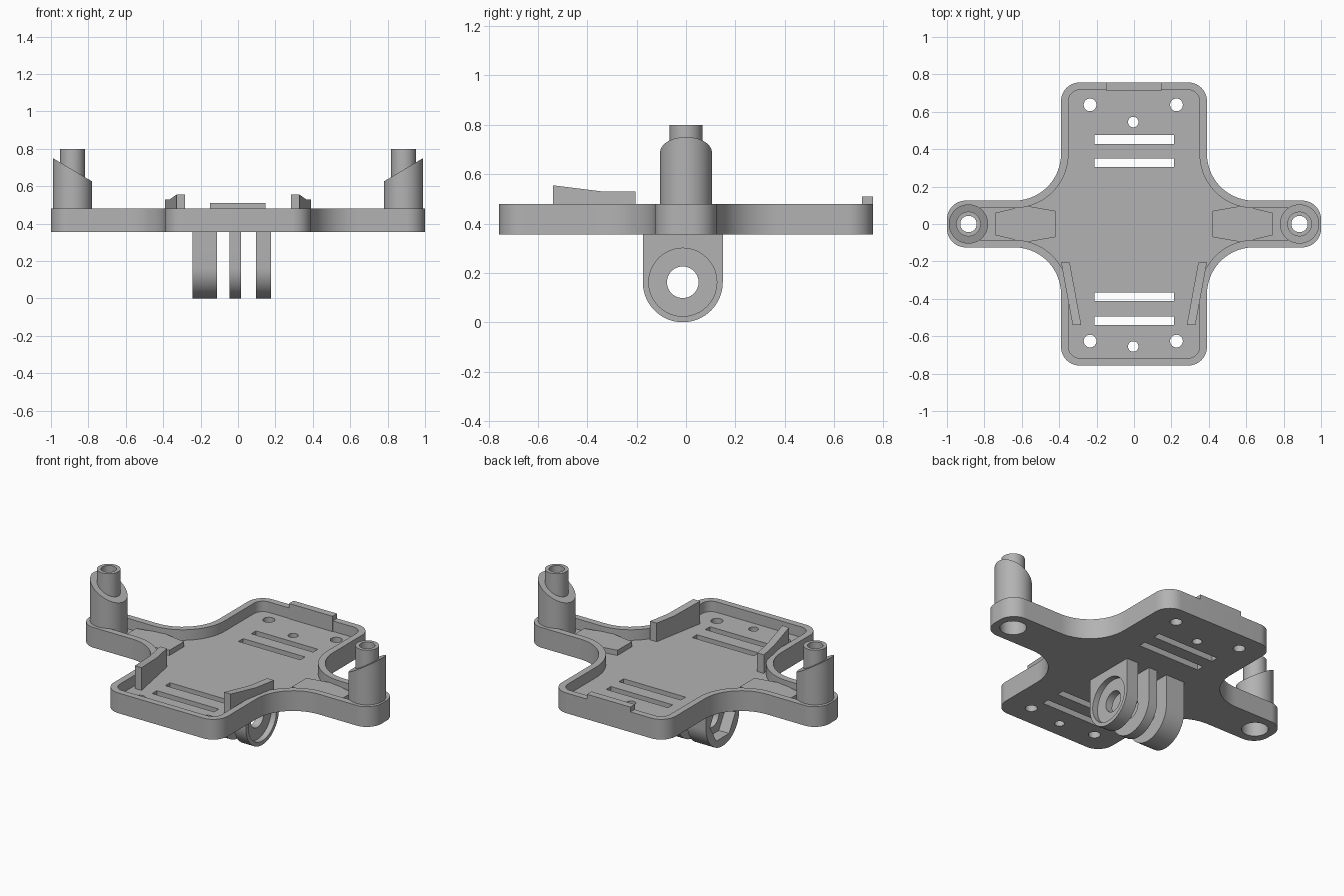
import bpy, bmesh, math
from mathutils import Vector

if "Cube" in bpy.data.objects:
    bpy.data.objects.remove(bpy.data.objects["Cube"])

grey = bpy.data.materials.new("mid grey plastic")
grey.use_nodes = True
COLOUR = (0.45, 0.45, 0.45, 1)
grey.diffuse_color = COLOUR
grey.node_tree.nodes["Principled BSDF"].inputs["Base Color"].default_value = COLOUR

BOTTOM, FLOOR, RIM = 0.355, 0.415, 0.48
POST_X = 0.885


def upright(u, v, w):
    return (u, v, w)


def sideways(u, v, w):
    return (w, u, v)


def prism(name, pts, lo, hi, place=upright):
    """Extrude a closed outline from lo to hi, mapped into space by place."""
    bm = bmesh.new()
    a = [bm.verts.new(place(u, v, lo)) for u, v in pts]
    b = [bm.verts.new(place(u, v, hi)) for u, v in pts]
    bm.faces.new(a)
    bm.faces.new(b)
    for i in range(len(a)):
        j = (i + 1) % len(a)
        bm.faces.new((a[i], a[j], b[j], b[i]))
    bmesh.ops.recalc_face_normals(bm, faces=bm.faces)
    mesh = bpy.data.meshes.new(name)
    bm.to_mesh(mesh)
    bm.free()
    mesh.materials.append(grey)
    ob = bpy.data.objects.new(name, mesh)
    bpy.context.collection.objects.link(ob)
    return ob


def circle(x, y, r, n=48):
    return [(x + r * math.cos(2 * math.pi * i / n), y + r * math.sin(2 * math.pi * i / n))
            for i in range(n)]


def rect(x0, x1, y0, y1):
    return [(x0, y0), (x1, y0), (x1, y1), (x0, y1)]


def rounded(corners, n=14):
    """Fillet the right-angled corners (x, y, radius) of an outline."""
    out = []
    for i, (x, y, r) in enumerate(corners):
        p = Vector((x, y))
        d0 = (Vector(corners[i - 1][:2]) - p).normalized()
        d1 = (Vector(corners[(i + 1) % len(corners)][:2]) - p).normalized()
        centre = p + (d0 + d1) * r
        for k in range(n + 1):
            t = math.pi / 2 * k / n
            q = centre - d1 * r * math.cos(t) - d0 * r * math.sin(t)
            out.append((q.x, q.y))
    return out


def cross(inset):
    """Cross-shaped tray outline, moved inward by inset."""
    w, h, arm, end = 0.39 - inset, 0.757 - inset, 0.125 - inset, 1 - inset
    r, fillet = 0.1 - inset, 0.25 + inset
    quarter = [(end, arm, r), (w, arm, fillet), (w, h, r)]
    half = quarter + [(-x, y, q) for x, y, q in reversed(quarter)]
    return rounded(half + [(x, -y, q) for x, y, q in reversed(half)])


def boolean(ob, tools, operation="DIFFERENCE"):
    for tool in tools:
        mod = ob.modifiers.new("boolean", "BOOLEAN")
        mod.operation = operation
        mod.solver = "EXACT"
        mod.object = tool
    bpy.context.view_layer.update()
    mesh = bpy.data.meshes.new_from_object(ob.evaluated_get(bpy.context.evaluated_depsgraph_get()))
    ob.modifiers.clear()
    ob.data = mesh
    for tool in tools:
        bpy.data.objects.remove(tool)


def bores(s):
    """Wide socket below, narrow bore through the top of a post."""
    return [prism("socket", circle(s * POST_X, 0, 0.075), 0.3, 0.56),
            prism("bore", circle(s * POST_X, 0, 0.044), 0.5, 0.9)]


parts = []

# Tray with raised rim, strap slots and screw holes
tray = prism("tray", cross(0), BOTTOM, RIM)
cuts = [prism("pocket", cross(0.04), FLOOR, 0.6)]
for y in (0.452, 0.327, -0.388, -0.517):
    cuts.append(prism("slot", rect(-0.21, 0.214, y - 0.023, y + 0.023), 0.3, 0.45))
for x, y, r in ((-0.235, 0.637, 0.034), (0.227, 0.637, 0.034), (-0.235, -0.626, 0.034),
                (0.227, -0.626, 0.034), (-0.004, 0.545, 0.028), (-0.004, -0.655, 0.028)):
    cuts.append(prism("hole", circle(x, y, r, 32), 0.3, 0.45))
cuts += [prism("socket", circle(s * POST_X, 0, 0.075), 0.3, 0.6) for s in (-1, 1)]
boolean(tray, cuts)
parts.append(tray)

for s, side in ((1, "left"), (-1, "right")):
    # Post: slant-topped sleeve around a taller tube
    def slanted(x, y, w):
        return (x, y, w if w < 0.5 else 0.688 + 0.595 * (abs(x) - POST_X))

    post = prism(side + "_post", circle(s * POST_X, 0, 0.105), 0.38, 0.7, slanted)
    boolean(post, [prism("tube", circle(s * POST_X, 0, 0.066), 0.45, 0.8)], "UNION")
    boolean(post, bores(s))
    parts.append(post)

    # Raised pad on the arm
    pad = [(0.42, -0.07), (0.58, -0.098), (0.74, -0.06), (0.74, 0.06), (0.58, 0.098), (0.42, 0.07)]
    parts.append(prism(side + "_arm_pad", [(s * x, y) for x, y in pad], 0.39, 0.447))

    # Angled guide rail, rising towards the front
    def slant_rail(y, z, w):
        return (s * (0.368 + 0.185 * (y + 0.2) + w), y, z)

    rail = [(-0.54, 0.39), (-0.205, 0.39), (-0.205, 0.53), (-0.34, 0.53), (-0.54, 0.555)]
    parts.append(prism(side + "_guide_rail", rail, -0.023, 0.023, slant_rail))

# Stop tab on the back rim
parts.append(prism("back_stop_tab", rect(-0.15, 0.148, 0.713, 0.757), 0.4, 0.51))

# Hinge fingers under the tray
PIVOT_Y, PIVOT_Z, R = -0.013, 0.162, 0.162
arc = [(PIVOT_Y + R * math.cos(a), PIVOT_Z + R * math.sin(a))
       for a in (math.pi + math.pi * i / 32 for i in range(33))]
profile = arc + [(PIVOT_Y + R, 0.38), (PIVOT_Y - R, 0.38)]
for name, x0, x1 in (("nut_finger", -0.242, -0.112), ("middle_finger", -0.045, 0.015),
                     ("bolt_finger", 0.095, 0.176)):
    finger = prism(name, profile, x0, x1, sideways)
    cuts = [prism("pin", circle(PIVOT_Y, PIVOT_Z, 0.064), -0.4, 0.4, sideways)]
    if name == "nut_finger":
        cuts.append(prism("nut", circle(PIVOT_Y, PIVOT_Z, 0.125, 6), -0.4, x0 + 0.07, sideways))
    if name == "bolt_finger":
        cuts.append(prism("dish", circle(PIVOT_Y, PIVOT_Z, 0.138), x1 - 0.035, 0.4, sideways))
    boolean(finger, cuts)
    parts.append(finger)

# Smooth curved walls, keep edges sharp
bpy.ops.object.select_all(action="DESELECT")
for ob in parts:
    ob.select_set(True)
bpy.context.view_layer.objects.active = tray
bpy.ops.object.shade_smooth_by_angle(angle=math.radians(30))
